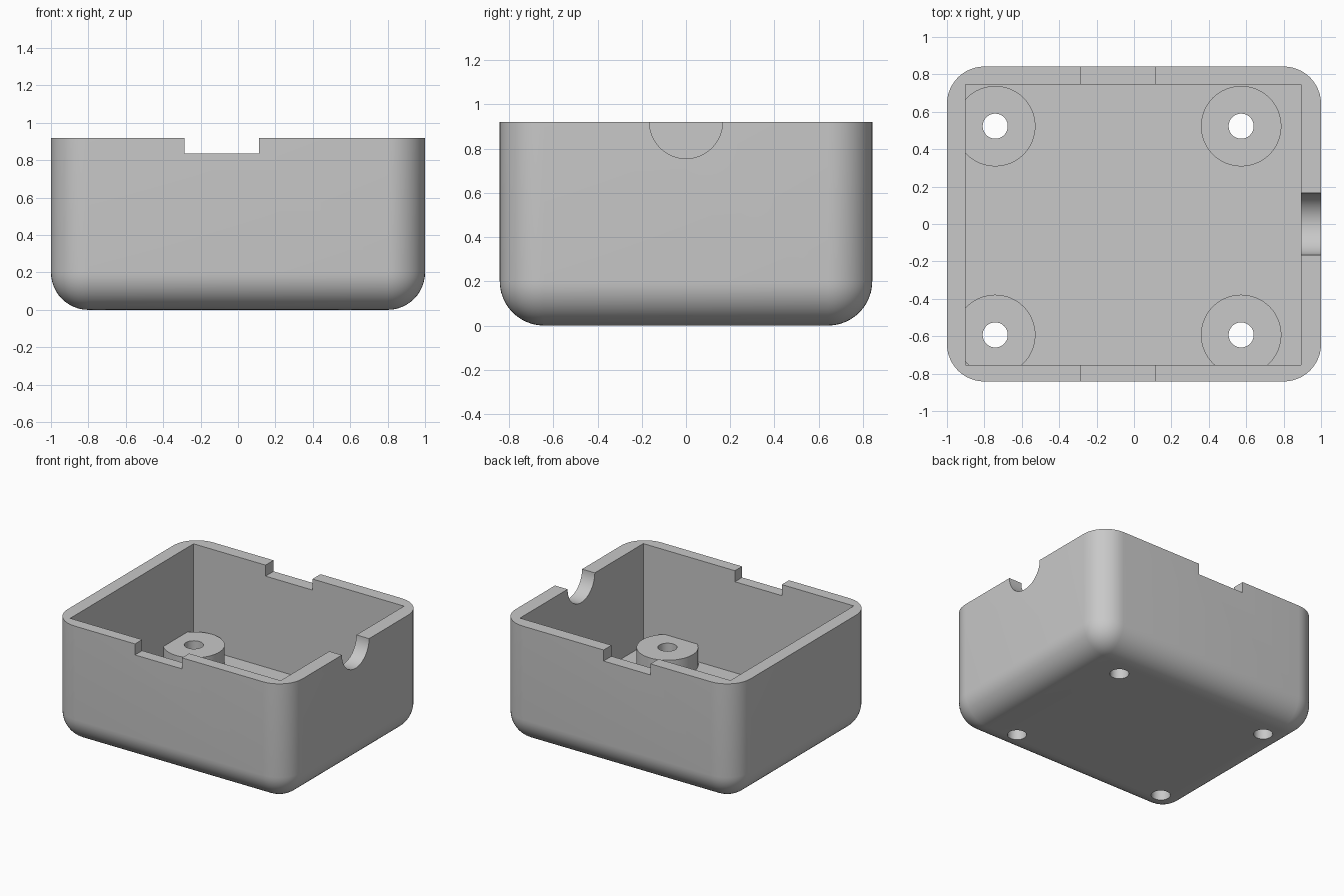
import bpy, bmesh
from math import radians
from mathutils import Matrix

old = bpy.data.objects.get("Cube")
if old:
    bpy.data.objects.remove(old, do_unlink=True)

HEIGHT, HALF_Y, RADIUS = 0.92, 0.842, 0.2
FLOOR, POST_TOP = 0.135, 0.27

grey = bpy.data.materials.new("plain grey")
grey.use_nodes = True
colour = (0.58, 0.58, 0.58, 1)
grey.diffuse_color = colour
grey.node_tree.nodes["Principled BSDF"].inputs["Base Color"].default_value = colour


def finish(name, bm):
    mesh = bpy.data.meshes.new(name)
    bm.to_mesh(mesh)
    bm.free()
    mesh.materials.append(grey)
    obj = bpy.data.objects.new(name, mesh)
    bpy.context.collection.objects.link(obj)
    return obj


def box(name, low, high, round_edges=False):
    bm = bmesh.new()
    bmesh.ops.create_cube(bm, size=1)
    for v in bm.verts:
        v.co = [h if c > 0 else l for c, l, h in zip(v.co, low, high)]
    if round_edges:  # every edge except the open rim
        edges = [e for e in bm.edges if min(v.co.z for v in e.verts) < HEIGHT / 2]
        bmesh.ops.bevel(bm, geom=edges, offset=RADIUS, segments=12,
                        profile=0.5, affect='EDGES')
    return finish(name, bm)


def cylinder(name, centre, radius, depth, along_x=False):
    bm = bmesh.new()
    turn = Matrix.Rotation(radians(90), 4, 'Y') if along_x else Matrix()
    bmesh.ops.create_cone(bm, cap_ends=True, segments=64, radius1=radius,
                          radius2=radius, depth=depth,
                          matrix=Matrix.Translation(centre) @ turn)
    return finish(name, bm)


def combine(target, tool, operation):
    mod = target.modifiers.new(tool.name, 'BOOLEAN')
    mod.operation, mod.solver, mod.object = operation, 'EXACT', tool
    bpy.context.view_layer.objects.active = target
    bpy.ops.object.modifier_apply(modifier=mod.name)
    bpy.data.objects.remove(tool, do_unlink=True)


# Rounded shell with a square cavity
case = box("enclosure_base", (-1, -HALF_Y, 0), (1, HALF_Y, HEIGHT), True)
combine(case, box("cavity", (-0.9, -0.755, FLOOR), (0.892, 0.745, 1.2)), 'DIFFERENCE')

# Four screw posts, bored through the floor
posts = [(x, y) for x in (-0.742, 0.573) for y in (-0.593, 0.523)]
for x, y in posts:
    low = FLOOR - 0.015
    combine(case, cylinder("screw_post", (x, y, (low + POST_TOP) / 2), 0.215,
                           POST_TOP - low), 'UNION')
for x, y in posts:
    combine(case, cylinder("screw_hole", (x, y, 0.15), 0.067, 0.6), 'DIFFERENCE')

# Matching rim notches in the front and back walls
combine(case, box("rim_notch", (-0.287, -1, 0.835), (0.112, 1, 1.2)), 'DIFFERENCE')

# Half-round cable opening in the +x wall
combine(case, cylinder("cable_opening", (0.95, 0, HEIGHT), 0.165, 0.4, True), 'DIFFERENCE')

bpy.ops.object.select_all(action='DESELECT')
case.select_set(True)
bpy.context.view_layer.objects.active = case
bpy.ops.object.shade_smooth_by_angle(angle=radians(30))
